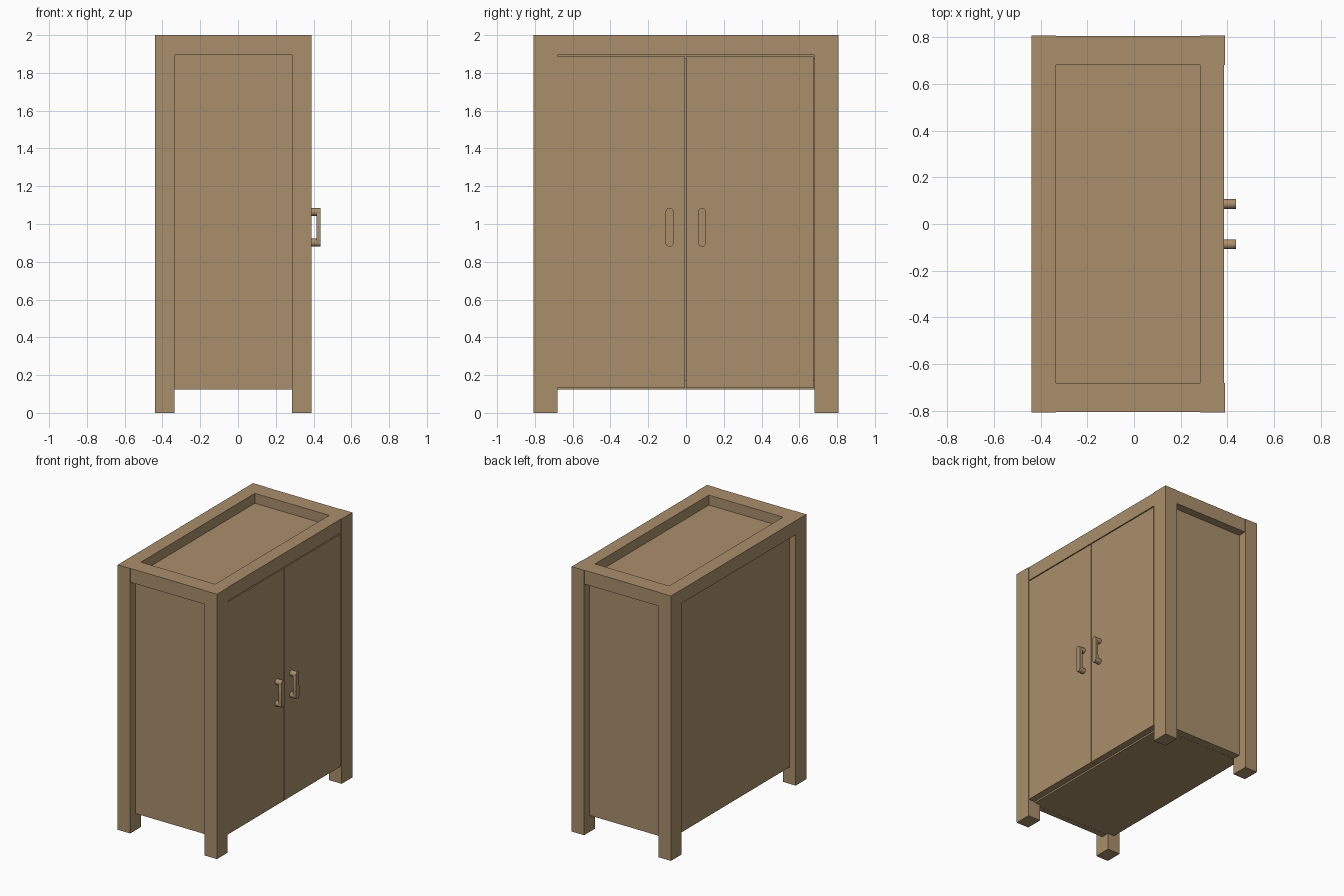
import bpy
import bmesh
from math import pi
from mathutils import Matrix

cube = bpy.data.objects.get("Cube")
if cube:
    bpy.data.objects.remove(cube, do_unlink=True)

wood = bpy.data.materials.new("light_brown_wood")
wood.use_nodes = True
colour = (0.40, 0.275, 0.148, 1)
wood.diffuse_color = colour
wood.node_tree.nodes["Principled BSDF"].inputs["Base Color"].default_value = colour


def finish(name, bm):
    bmesh.ops.recalc_face_normals(bm, faces=bm.faces)
    mesh = bpy.data.meshes.new(name)
    bm.to_mesh(mesh)
    bm.free()
    mesh.materials.append(wood)
    obj = bpy.data.objects.new(name, mesh)
    bpy.context.collection.objects.link(obj)
    return obj


def box(name, x, y, z):
    """Box from (min, max) pairs on each axis."""
    bm = bmesh.new()
    bmesh.ops.create_cube(bm, size=1)
    for v in bm.verts:
        for i, (lo, hi) in enumerate((x, y, z)):
            v.co[i] = lo if v.co[i] < 0 else hi
    return finish(name, bm)


# Overall frame dimensions
BACK, FRONT = -0.44, 0.39
IN_BACK, IN_FRONT = -0.335, 0.285
SIDE, IN_SIDE = 0.808, 0.68
BASE, RAIL, TOP = 0.125, 0.0 + 1.895, 2.0
FACE = 0.386            # front plane of doors and front rail

# Corner posts, side rails and recessed side panels
for label, s in (("right", -1), ("left", 1)):
    def span(a, b):
        return tuple(sorted((s * a, s * b)))
    post_y = span(IN_SIDE, SIDE)
    box(f"{label}_front_post", (IN_FRONT, FRONT), post_y, (0, TOP))
    box(f"{label}_back_post", (BACK, IN_BACK), post_y, (0, TOP))
    box(f"{label}_top_rail", (IN_BACK, IN_FRONT), span(IN_SIDE, SIDE - 0.003), (RAIL, TOP))
    box(f"{label}_side_panel", (IN_BACK, IN_FRONT), span(0.70, 0.743), (BASE, RAIL))

# Front and back rails, back panel, top panel and floor
inside = (-IN_SIDE, IN_SIDE)
box("front_top_rail", (IN_FRONT, FACE), inside, (RAIL, TOP))
box("back_top_rail", (BACK, IN_BACK), inside, (RAIL, TOP))
box("back_panel", (-0.388, -0.35), inside, (BASE, RAIL))
box("top_panel", (IN_BACK, IN_FRONT), inside, (RAIL - 0.02, 1.925))
box("floor_panel", (-0.387, 0.33), inside, (BASE, BASE + 0.05))
box("floor_side_edges", (IN_BACK, IN_FRONT), (-0.742, 0.742), (BASE + 0.001, BASE + 0.049))

# Doors with narrow gaps around them
door_x, door_z = (0.335, FACE), (0.133, 1.888)
box("right_door", door_x, (-IN_SIDE, -0.005), door_z)
box("left_door", door_x, (0.001, 0.674), door_z)


# Handles: a round-ended grip on two round stand-offs
def handle(name, y):
    r, low, high = 0.021, 0.901, 1.064
    turn = Matrix.Rotation(pi / 2, 4, "Y")
    bm = bmesh.new()
    for z in (low, high):
        bmesh.ops.create_cone(bm, cap_ends=True, segments=24, radius1=r, radius2=r,
                              depth=0.05, matrix=Matrix.Translation((0.409, y, z)) @ turn)
    # Grip: a disc whose upper half is shifted to form a capsule outline
    grip = bmesh.ops.create_cone(bm, cap_ends=True, segments=24, radius1=r, radius2=r,
                                 depth=0.022, matrix=Matrix.Translation((0.426, y, low)) @ turn)
    for v in grip["verts"]:
        if v.co.z > low + 0.0001:
            v.co.z += high - low
    obj = finish(name, bm)
    bpy.ops.object.select_all(action="DESELECT")
    obj.select_set(True)
    bpy.context.view_layer.objects.active = obj
    bpy.ops.object.shade_smooth_by_angle()


handle("right_handle", -0.087)
handle("left_handle", 0.086)
